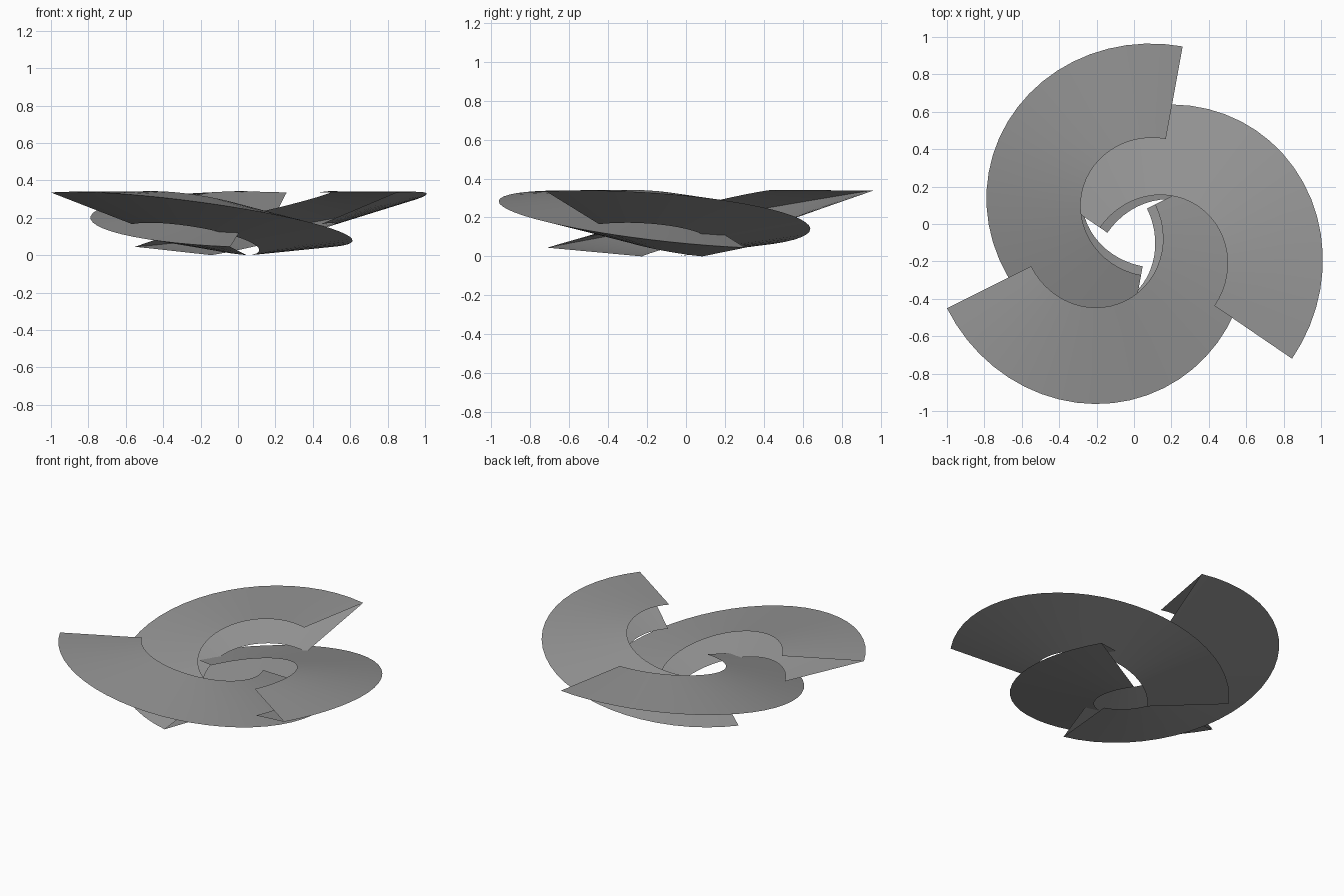
import bpy, bmesh, math
from mathutils import Matrix, Vector

cube = bpy.data.objects.get("Cube")
if cube:
    bpy.data.objects.remove(cube, do_unlink=True)

# Single flat grey
grey = bpy.data.materials.new("plain_grey")
grey.use_nodes = True
colour = (0.3, 0.3, 0.3, 1)
grey.diffuse_color = colour
grey.node_tree.nodes["Principled BSDF"].inputs["Base Color"].default_value = colour

STEPS = 28
BULGE = 0.035
# Sloping half-ellipse rails: shift, half length, half width, mid height, half drop
INNER_TOP = (-0.028, 0.37, 0.39, 0.2525, 0.0825)
OUTER = (0, 0.845, 0.9, 0.19, 0.145)
INNER_BOTTOM = (0.005, 0.355, 0.39, 0.083, 0.083)


def rail_point(rail, t):
    shift, length, width, height, drop = rail
    c, s = math.cos(t), math.sin(t)
    return Vector((shift + length * c, width * s, height + drop * c + BULGE * s))


def blade(name, centre, heading):
    """Two thin sheets that meet at the outer rim and stay open inside and at the ends."""
    place = Matrix.Translation(Vector((*centre, 0))) @ Matrix.Rotation(math.radians(heading), 4, "Z")
    bm = bmesh.new()
    rows = [[bm.verts.new(place @ rail_point(rail, math.pi * i / STEPS))
             for i in range(STEPS + 1)] for rail in (INNER_TOP, OUTER, INNER_BOTTOM)]
    for inner, outer in zip(rows, rows[1:]):
        for i in range(STEPS):
            bm.faces.new((inner[i], outer[i], outer[i + 1], inner[i + 1]))
    mesh = bpy.data.meshes.new(name)
    bm.to_mesh(mesh)
    bm.free()
    mesh.materials.append(grey)
    obj = bpy.data.objects.new(name, mesh)
    bpy.context.collection.objects.link(obj)
    bpy.ops.object.select_all(action="DESELECT")
    obj.select_set(True)
    bpy.context.view_layer.objects.active = obj
    bpy.ops.object.shade_smooth_by_angle(angle=math.radians(25))


# Three overlapping blades
blade("back_blade", (0.109, 0.118), 79.7)
blade("left_blade", (0.147, -0.244), -34.3)
blade("front_blade", (-0.244, -0.073), 206.5)
